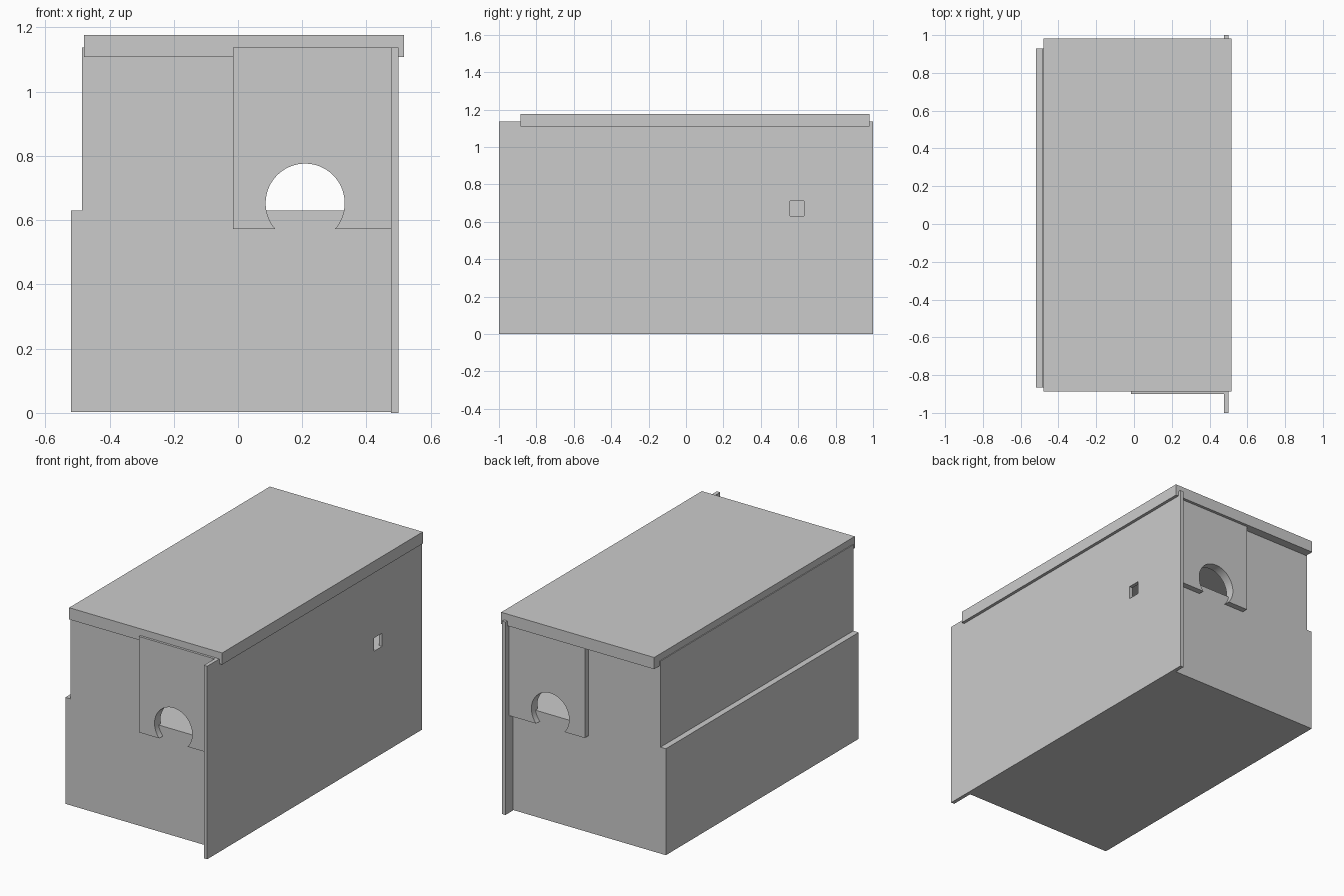
import bpy, bmesh, math
from mathutils import Vector

if "Cube" in bpy.data.objects:
    bpy.data.objects.remove(bpy.data.objects["Cube"])


def finish(name, bm):
    bmesh.ops.recalc_face_normals(bm, faces=bm.faces[:])
    me = bpy.data.meshes.new(name)
    bm.to_mesh(me)
    bm.free()
    ob = bpy.data.objects.new(name, me)
    bpy.context.collection.objects.link(ob)
    return ob


def extrude(bm, offset):
    r = bmesh.ops.extrude_face_region(bm, geom=bm.faces[:])
    verts = [g for g in r["geom"] if isinstance(g, bmesh.types.BMVert)]
    bmesh.ops.translate(bm, verts=verts, vec=Vector(offset))


def solid_profile(name, pts, offset):
    bm = bmesh.new()
    face = bm.faces.new([bm.verts.new(p) for p in pts])
    r = bmesh.ops.extrude_face_region(bm, geom=[face], use_keep_orig=True)
    verts = [g for g in r["geom"] if isinstance(g, bmesh.types.BMVert)]
    bmesh.ops.translate(bm, verts=verts, vec=Vector(offset))
    return finish(name, bm)


def box(name, x0, x1, y0, y1, z0, z1):
    pts = [(x0, y0, z0), (x1, y0, z0), (x1, y1, z0), (x0, y1, z0)]
    return solid_profile(name, pts, (0, 0, z1 - z0))


# end panel whose bottom edge is notched by a round opening
CX, CZ, R = 0.209, 0.653, 0.123


def notched_panel(name, x0, x1, z0, z1, y0, y1, n=48):
    a0 = math.asin((z0 - CZ) / R)
    a1 = math.pi - a0
    arc = [(CX + R * math.cos(a1 + (a0 - a1) * i / n), y0,
            CZ + R * math.sin(a1 + (a0 - a1) * i / n)) for i in range(n + 1)]
    pts = [(x0, y0, z0)] + arc + [(x1, y0, z0), (x1, y0, z1), (x0, y0, z1)]
    ob = solid_profile(name, pts, (0, y1 - y0, 0))
    bpy.ops.object.select_all(action='DESELECT')
    ob.select_set(True)
    bpy.context.view_layer.objects.active = ob
    bpy.ops.object.shade_smooth_by_angle(angle=math.radians(30))
    return ob


F, B = -0.865, 0.93   # front and back of the body
TOP, FLOOR = 1.137, 0.63

# lower body, left upper wall and lid
box("lower_body", -0.52, 0.48, F, B, 0.003, FLOOR)
box("upper_left_wall", -0.485, -0.465, F, B, FLOOR, TOP)
box("lid", -0.48, 0.517, -0.886, 0.982, 1.108, 1.177)

# end walls and the cover panels on them, with round openings
for side, y, s in (("front", F, 1), ("back", B, -1)):
    notched_panel(side + "_upper_wall", -0.485, 0.48, FLOOR, TOP, y, y + s * 0.02)
    notched_panel(side + "_cover_panel", -0.016, 0.477, 0.572, TOP, y, y - s * 0.035)

# right side board with a small square window
bm = bmesh.new()
outer = [(-1, 0), (1, 0), (1, TOP), (-1, TOP)]
inner = [(0.555, 0.632), (0.63, 0.632), (0.63, 0.71), (0.555, 0.71)]
o = [bm.verts.new((0.477, y, z)) for y, z in outer]
i = [bm.verts.new((0.477, y, z)) for y, z in inner]
for k in range(4):
    m = (k + 1) % 4
    bm.faces.new((o[k], o[m], i[m], i[k]))
r = bmesh.ops.extrude_face_region(bm, geom=bm.faces[:], use_keep_orig=True)
bmesh.ops.translate(bm, vec=Vector((0.022, 0, 0)),
                    verts=[g for g in r["geom"] if isinstance(g, bmesh.types.BMVert)])
bmesh.ops.dissolve_limit(bm, angle_limit=0.001, verts=[], edges=[])
finish("right_side_board", bm)
